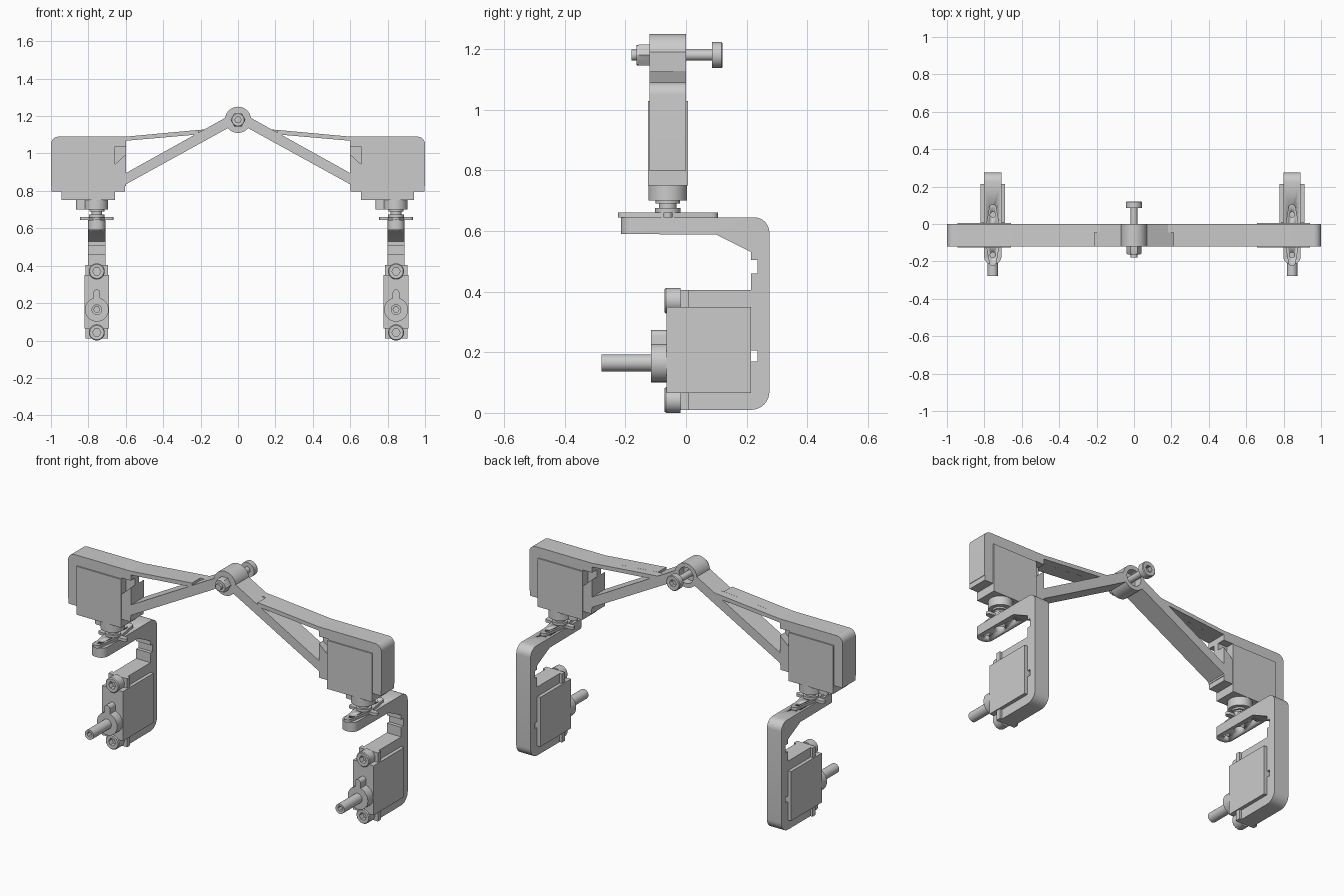
import bpy, bmesh, math
from mathutils import Matrix, Vector

if "Cube" in bpy.data.objects:
    bpy.data.objects.remove(bpy.data.objects["Cube"])

# axis -> (two profile axes, extrusion axis)
AX = {'x': (1, 2, 0), 'y': (0, 2, 1), 'z': (0, 1, 2)}


def place(axis, a, b, h):
    v = [0, 0, 0]
    i, j, k = AX[axis]
    v[i], v[j], v[k] = a, b, h
    return Vector(v)


def prism(bm, axis, pts, lo, hi):
    """Extrude a flat outline along an axis."""
    r0 = [bm.verts.new(place(axis, a, b, lo)) for a, b in pts]
    r1 = [bm.verts.new(place(axis, a, b, hi)) for a, b in pts]
    n = len(pts)
    bm.faces.new(r0)
    bm.faces.new(r1)
    for i in range(n):
        bm.faces.new((r0[i], r0[(i + 1) % n], r1[(i + 1) % n], r1[i]))


def box(bm, x, y, z):
    prism(bm, 'z', [(x[0], y[0]), (x[1], y[0]), (x[1], y[1]), (x[0], y[1])], *z)


def lathe(bm, axis, c, prof, n=36, closed=False):
    """Revolve (radius, height[, hex]) points; a third item makes that ring hexagonal."""
    rings = []
    for p in prof:
        ring = []
        for i in range(n):
            a = 2 * math.pi * i / n
            r = p[0]
            if len(p) > 2:
                r *= math.cos(math.pi / 6) / math.cos(a % (math.pi / 3) - math.pi / 6)
            ring.append(bm.verts.new(place(axis, c[0] + r * math.cos(a), c[1] + r * math.sin(a), p[1])))
        rings.append(ring)
    pairs = list(zip(rings, rings[1:]))
    if closed:
        pairs.append((rings[-1], rings[0]))
    else:
        bm.faces.new(rings[0])
        bm.faces.new(rings[-1])
    for p, q in pairs:
        for i in range(n):
            j = (i + 1) % n
            bm.faces.new((p[i], p[j], q[j], q[i]))


def finish(name, bm, mat=None):
    bmesh.ops.recalc_face_normals(bm, faces=bm.faces)
    if mat:
        bm.transform(mat)
    me = bpy.data.meshes.new(name)
    bm.to_mesh(me)
    bm.free()
    ob = bpy.data.objects.new(name, me)
    bpy.context.collection.objects.link(ob)
    bpy.ops.object.select_all(action='DESELECT')
    ob.select_set(True)
    bpy.context.view_layer.objects.active = ob
    bpy.ops.object.shade_smooth_by_angle(angle=math.radians(30))
    return ob


def arc(cx, cy, r, a0, a1, n=8):
    return [(cx + r * math.cos(math.radians(a0 + (a1 - a0) * i / n)),
             cy + r * math.sin(math.radians(a0 + (a1 - a0) * i / n))) for i in range(n + 1)]


def cut(ob, cutter):
    m = ob.modifiers.new('holes', 'BOOLEAN')
    m.operation = 'DIFFERENCE'
    m.solver = 'EXACT'
    m.object = cutter


def servo(name, mat):
    """Motor: case, mounting flange, round gearbox and its side lobe."""
    bm = bmesh.new()
    box(bm, (-.066, .066), (-.065, .214), (.065, .35))
    box(bm, (-.06, .06), (-.018, .01), (.01, .405))
    lathe(bm, 'y', (0, .165), [(.064, -.064), (.064, -.115)])
    prism(bm, 'y', [(-.018, .2)] + arc(0, .255, .018, 180, 0) + [(.018, .2)], -.115, -.064)
    finish(name, bm, mat)


def arm(s, side):
    """Upper frame holding a motor, with two struts running to the hub."""
    Y0, Y1 = -.12, 0
    def p(bm, pts, lo=Y0, hi=Y1):
        prism(bm, 'y', [(s * a, b) for a, b in pts], lo, hi)
    bm = bmesh.new()
    p(bm, [(.6, 1.035), (.66, 1.035), (.66, 1.03), (.94, 1.03), (.94, .825), (1, .825)]
      + arc(.96, 1.05, .04, 0, 90) + [(.6, 1.09)])
    p(bm, [(.6, .825), (.66, .825), (.66, .94), (.6, .995)])
    p(bm, [(.6, .995), (.66, .94), (.66, 1.035), (.6, 1.035)], -.08, -.045)
    finish(side + '_motor_frame', bm)
    bm = bmesh.new()
    p(bm, [(.6, .835), (.6, .895), (.055, 1.198), (.055, 1.135)])
    finish(side + '_lower_strut', bm)
    bm = bmesh.new()
    p(bm, [(.6, 1.068), (.6, 1.09), (.21, 1.126), (.21, 1.102)], Y0, -.045)
    p(bm, [(.6, 1.068), (.6, 1.09), (.15, 1.131), (.15, 1.108)], -.045, Y1)
    finish(side + '_upper_strut', bm)


def leg(cx, side):
    M = Matrix.Translation((cx, 0, 0))
    # bent bracket
    bm = bmesh.new()
    prism(bm, 'x', [(.01, .01)] + arc(.215, .07, .06, -90, 0) + arc(.225, .595, .05, 0, 90) + [
        (-.215, .645), (-.215, .59), (.1, .588), (.215, .53), (.215, .505), (.235, .505),
        (.235, .46), (.215, .46), (.215, .405), (.01, .405), (.01, .35), (.215, .35),
        (.215, .205), (.235, .205), (.235, .17), (.215, .17), (.215, .065), (.01, .065)], -.046, .046)
    tip = [e for e in bm.edges if all(v.co.y < -.21 for v in e.verts)
           and abs(e.verts[0].co.x - e.verts[1].co.x) < .001]
    bmesh.ops.bevel(bm, geom=tip, offset=.04, segments=6, profile=.5, affect='EDGES')
    bracket = finish(side + '_bracket', bm, M)

    # flat four-armed horn
    bm = bmesh.new()
    out = (arc(0, .085, .02, 0, 180) + [(-.042, -.045)] + arc(-.075, -.06, .015, 90, 270)
           + [(-.042, -.075)] + arc(0, -.205, .02, 180, 360)
           + [(.042, -.075)] + arc(.075, -.06, .015, -90, 90) + [(.042, -.045)])
    prism(bm, 'z', out, .645, .661)
    horn = finish(side + '_horn', bm, M)

    # hole cutter for horn and bracket
    bm = bmesh.new()
    for y, r in ((.05, .014), (-.06, .028), (-.165, .014)):
        lathe(bm, 'z', (0, y), [(r, .55), (r, .7)], 24)
    holes = finish(side + '_hole_cutter', bm, M)
    holes.hide_render = True
    holes.hide_set(True)
    cut(bracket, holes)
    cut(horn, holes)

    # horn collar and output spline
    bm = bmesh.new()
    lathe(bm, 'z', (0, -.06), [(.042, .661), (.042, .675), (.029, .675), (.029, .69),
                               (.04, .69), (.04, .702)])
    finish(side + '_horn_collar', bm, M)

    # lower motor, and upper motor turned to point down
    servo(side + '_lower_motor', M)
    R = Matrix(((0, 0, -1, 0), (-1, 0, 0, 0), (0, 1, 0, 0), (0, 0, 0, 1)))
    servo(side + '_upper_motor',
          Matrix.Translation((cx - .045 + .207, -.06, .815)) @ R)

    # front shaft with hex socket
    bm = bmesh.new()
    lathe(bm, 'y', (0, .165), [(.028, -.11), (.028, -.278), (.02, -.278), (.016, -.276, 1), (.016, -.23, 1)])
    finish(side + '_shaft', bm, M)

    # socket-head screws
    for z, tag in ((.0425, 'bottom'), (.37, 'top')):
        bm = bmesh.new()
        lathe(bm, 'y', (0, z), [(.0425, -.018), (.0425, -.066), (.038, -.071),
                                (.028, -.071), (.022, -.07, 1), (.022, -.04, 1)])
        finish(side + '_' + tag + '_screw', bm, M)


arm(-1, 'left')
arm(1, 'right')
leg(-.755, 'left')
leg(.845, 'right')

# pivot hub with a bolt-head recess at the back
C = (0, 1.18)
bm = bmesh.new()
lathe(bm, 'y', C, [(.07, -.12), (.07, 0), (.046, 0), (.046, -.045), (.02, -.045), (.02, -.12)], 48, True)
finish('pivot_hub', bm)

# long bolt, pulled out at the back
bm = bmesh.new()
lathe(bm, 'y', C, [(.018, -.18), (.018, .085), (.043, .085), (.043, .117), (.039, .121),
                   (.026, .121), (.021, .12, 1), (.021, .095, 1)])
finish('pivot_bolt', bm)

# nut at the front
bm = bmesh.new()
lathe(bm, 'y', C, [(.04, -.12, 1), (.04, -.155, 1), (.033, -.164), (.018, -.164), (.018, -.12)], 36, True)
finish('pivot_nut', bm)
